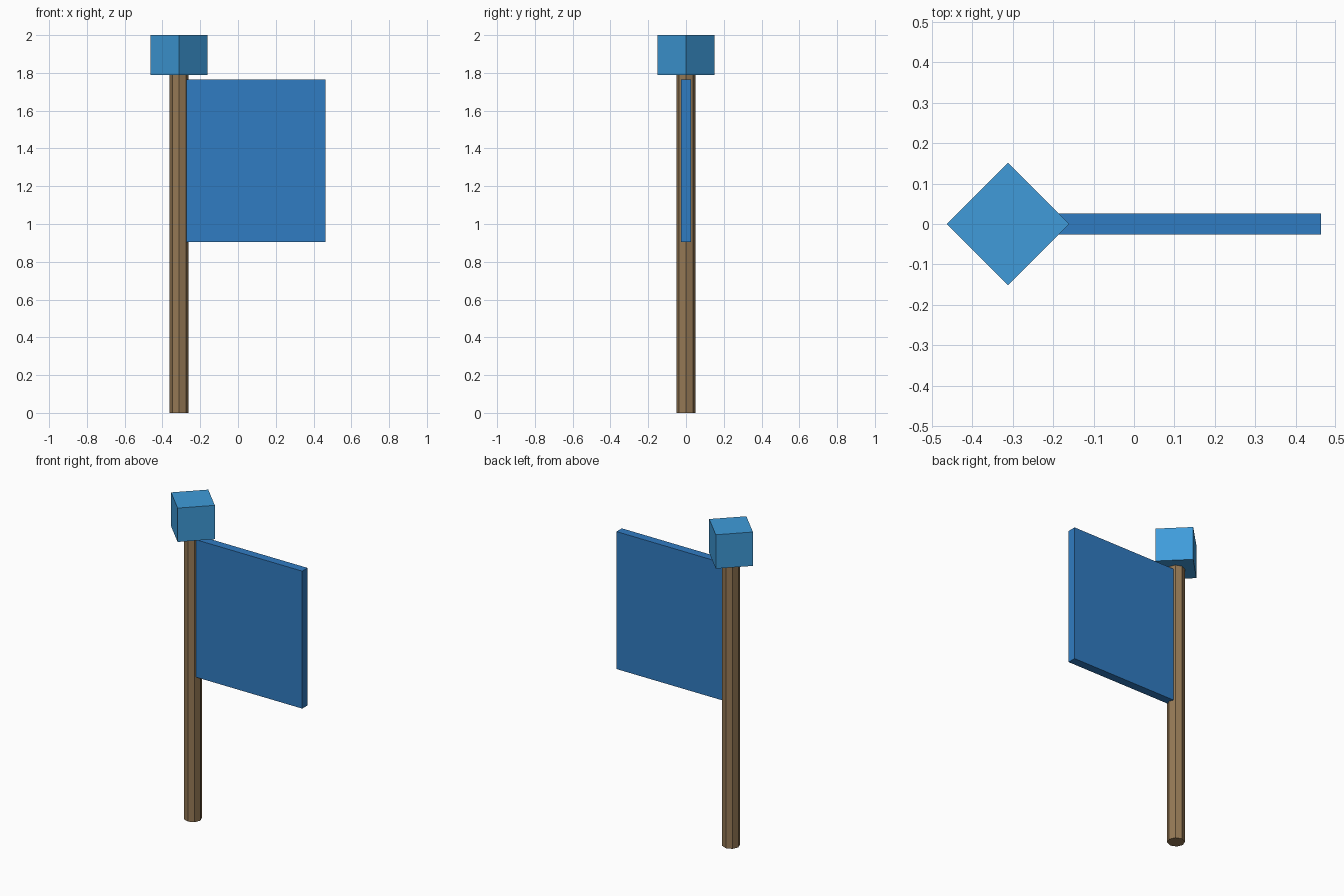
import bpy
from math import radians

if "Cube" in bpy.data.objects:
    bpy.data.objects.remove(bpy.data.objects["Cube"])

POLE_X = -0.312


def paint(obj, name, color):
    mat = bpy.data.materials.new(name)
    mat.diffuse_color = (*color, 1)
    mat.use_nodes = True
    mat.node_tree.nodes["Principled BSDF"].inputs["Base Color"].default_value = mat.diffuse_color
    obj.data.materials.append(mat)


def box(name, center, size, turn=0):
    bpy.ops.mesh.primitive_cube_add(size=1, location=center, rotation=(0, 0, radians(turn)))
    obj = bpy.context.object
    obj.name = name
    obj.scale = size
    bpy.ops.object.transform_apply(location=False, rotation=False, scale=True)
    return obj


# Eight-sided wooden pole, its top just inside the finial
pole_top = 1.80
bpy.ops.mesh.primitive_cylinder_add(vertices=8, radius=0.051, depth=pole_top,
                                    location=(POLE_X, 0, pole_top / 2))
pole = bpy.context.object
pole.name = "pole"
paint(pole, "wood", (0.30, 0.19, 0.09))

# Cube finial turned 45 degrees
finial = box("finial", (POLE_X, 0, 1.894), (0.214, 0.214, 0.212), 45)
paint(finial, "light_blue", (0.05, 0.33, 0.70))

# Flag panel, its inner edge set into the pole
left, right, bottom, top = -0.29, 0.463, 0.905, 1.765
flag = box("flag", ((left + right) / 2, 0, (bottom + top) / 2),
           (right - left, 0.053, top - bottom))
paint(flag, "blue", (0.03, 0.20, 0.54))
